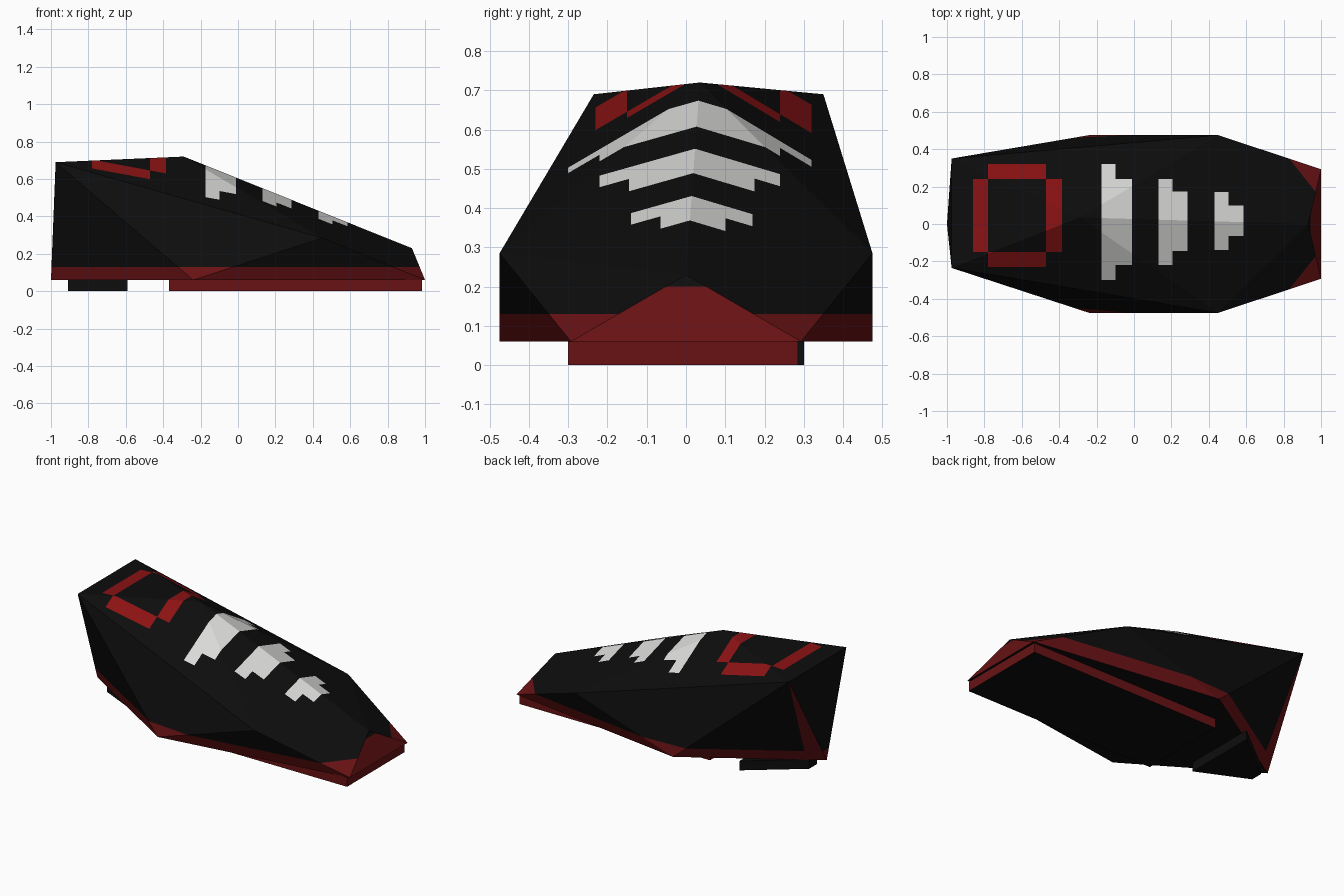
import bpy, bmesh
from mathutils import Vector

if "Cube" in bpy.data.objects:
    bpy.data.objects.remove(bpy.data.objects["Cube"])


def mat(name, col):
    m = bpy.data.materials.new(name)
    m.diffuse_color = (*col, 1)
    m.use_nodes = True
    m.node_tree.nodes["Principled BSDF"].inputs["Base Color"].default_value = m.diffuse_color
    return m


BLACK, RED, BRIGHT, WHITE = 0, 1, 2, 3
mats = [mat("black", (0.004, 0.004, 0.004)), mat("dark red", (0.14, 0.006, 0.007)),
        mat("bright red", (0.26, 0.006, 0.007)), mat("light grey", (0.70, 0.70, 0.69))]


def finish(bm, name):
    me = bpy.data.meshes.new(name)
    for m in mats:
        me.materials.append(m)
    bm.to_mesh(me)
    bm.free()
    ob = bpy.data.objects.new(name, me)
    bpy.context.collection.objects.link(ob)


def cut(bm, test, point, normal):
    """Slice only the faces that pass the test."""
    bm.normal_update()
    faces = [f for f in bm.faces if test(f)]
    edges = {e for f in faces for e in f.edges}
    verts = {v for f in faces for v in f.verts}
    bmesh.ops.bisect_plane(bm, geom=faces + list(edges) + list(verts), dist=1e-5,
                           plane_co=point, plane_no=normal)


# Faceted hull
back_corner = Vector((-0.975, 0.35, 0.69))
pts = [(-1, 0, 0.06), back_corner, (-0.975, -0.235, 0.69), (-0.29, 0.035, 0.72), (0.93, 0, 0.23)]
for s in (-1, 1):
    pts += [(-0.24, s * 0.475, 0.06), (0.45, s * 0.475, 0.285), (1, s * 0.293, 0.06)]
bm = bmesh.new()
for p in pts:
    bm.verts.new(p)
bmesh.ops.convex_hull(bm, input=bm.verts[:])
bmesh.ops.recalc_face_normals(bm, faces=bm.faces[:])

# Painted areas on the top, as x0, x1, y0, y1, colour
paint = [(-0.86, -0.78, -0.15, 0.24, BRIGHT), (-0.78, -0.48, 0.24, 0.32, BRIGHT),
         (-0.78, -0.48, -0.23, -0.15, BRIGHT), (-0.47, -0.385, -0.15, 0.24, BRIGHT),
         (-0.48, -0.47, -0.23, -0.15, BRIGHT), (-0.48, -0.47, 0.24, 0.32, BRIGHT),
         (-0.175, -0.1, -0.30, 0.32, WHITE), (-0.1, -0.01, -0.22, 0.24, WHITE),
         (0.13, 0.205, -0.22, 0.24, WHITE), (0.205, 0.285, -0.145, 0.175, WHITE),
         (0.43, 0.505, -0.14, 0.17, WHITE), (0.505, 0.585, -0.065, 0.10, WHITE)]


def is_top(f):
    return f.normal.z > 0.3 and f.normal.x < 0.8


def is_nose(f):
    return f.normal.x > 0.8


def is_rear_side(f):
    return f.normal.z < -0.25 and f.normal.y > 0.5 and f.normal.x < -0.25


# Cut lines: lower band, nose patch, rear wedge, top grid
cut(bm, lambda f: True, (0, 0, 0.13), (0, 0, 1))
cut(bm, is_nose, (0, 0, 0.2), (0, 0, 1))
wedge_n = (Vector((-0.90, 0.0625, 0.06)) - back_corner).cross(Vector((-0.48, 0.77, -0.41)))
if wedge_n.x > 0:
    wedge_n = -wedge_n
cut(bm, is_rear_side, back_corner, wedge_n)
for x in sorted({v for p in paint for v in p[:2]}):
    cut(bm, is_top, (x, 0, 0), (1, 0, 0))
for y in sorted({v for p in paint for v in p[2:4]}):
    cut(bm, is_top, (0, y, 0), (0, 1, 0))

bm.normal_update()
for f in bm.faces:
    c = f.calc_center_median()
    f.material_index = BLACK
    if f.normal.z > -0.95 and c.z < (0.2 if is_nose(f) else 0.13):
        f.material_index = RED
    elif is_rear_side(f) and (c - back_corner).dot(wedge_n) > 0:
        f.material_index = RED
    elif is_top(f):
        for x0, x1, y0, y1, col in paint:
            if x0 < c.x < x1 and y0 < c.y < y1:
                f.material_index = col
finish(bm, "hull")


def slab(name, outline, side):
    """Flat block under the hull with coloured sides and black underside."""
    bm = bmesh.new()
    base = bm.faces.new([bm.verts.new((x, y, 0)) for x, y in outline])
    r = bmesh.ops.extrude_face_region(bm, geom=[base])
    for v in r["geom"]:
        if isinstance(v, bmesh.types.BMVert):
            v.co.z = 0.06
    bmesh.ops.recalc_face_normals(bm, faces=bm.faces[:])
    bm.normal_update()
    for f in bm.faces:
        f.material_index = side if abs(f.normal.z) < 0.5 else BLACK
    finish(bm, name)


# Long front base and small tapered rear foot
slab("front_base", [(-0.37, -0.3), (0.985, -0.3), (0.985, 0.285), (-0.37, 0.285)], RED)
slab("rear_foot", [(-0.91, -0.03), (-0.59, -0.18), (-0.59, 0.3), (-0.91, 0.05)], BLACK)
